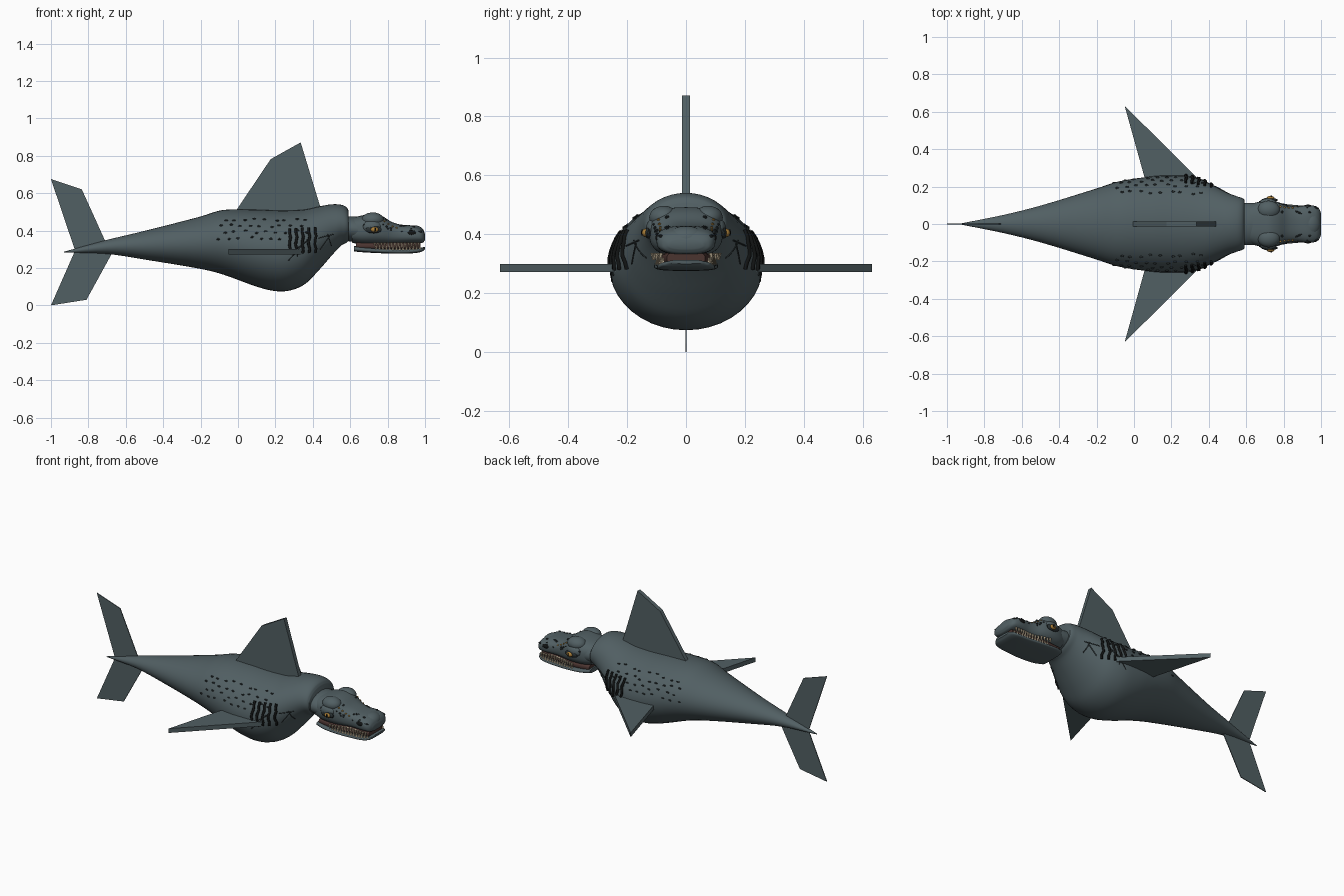
import bpy, bmesh, math, random
from mathutils import Matrix, Vector

random.seed(4)
if "Cube" in bpy.data.objects:
    bpy.data.objects.remove(bpy.data.objects["Cube"], do_unlink=True)


def material(name, *rgb):
    m = bpy.data.materials.new(name)
    m.use_nodes = True
    m.diffuse_color = (*rgb, 1)
    node = m.node_tree.nodes["Principled BSDF"]
    node.inputs["Base Color"].default_value = (*rgb, 1)
    node.inputs["Roughness"].default_value = 0.8
    return m


skin = material("slate skin", .083, .115, .125)
dark = material("dark scale", .022, .03, .032)
black = material("black slit", .006, .007, .007)
gold = material("amber", .4, .21, .04)
ivory = material("ivory tooth", .7, .58, .4)
gum = material("dark gum", .07, .035, .03)


def add_object(name, bm, mat, smooth=True):
    bmesh.ops.recalc_face_normals(bm, faces=bm.faces)
    mesh = bpy.data.meshes.new(name)
    bm.to_mesh(mesh)
    bm.free()
    mesh.materials.append(mat)
    ob = bpy.data.objects.new(name, mesh)
    bpy.context.collection.objects.link(ob)
    if smooth:
        bpy.ops.object.select_all(action='DESELECT')
        ob.select_set(True)
        bpy.context.view_layer.objects.active = ob
        bpy.ops.object.shade_smooth_by_angle(angle=math.radians(40))
    return ob


def section(rows, x):
    """Smoothly interpolate (top, bottom, half width) at x."""
    i = 0
    while i < len(rows) - 2 and x > rows[i + 1][0]:
        i += 1
    a, b = rows[i], rows[i + 1]
    before, after = rows[max(i - 1, 0)], rows[min(i + 2, len(rows) - 1)]
    span = b[0] - a[0]
    t = (x - a[0]) / span
    result = []
    for k in (1, 2, 3):
        s0 = (b[k] - before[k]) / (b[0] - before[0]) * span
        s1 = (after[k] - a[k]) / (after[0] - a[0]) * span
        d = b[k] - a[k]
        result.append(a[k] + t * s0 + t * t * (3 * d - 2 * s0 - s1) + t ** 3 * (s0 + s1 - 2 * d))
    return result


def surface(rows, x, angle, power=1.0, lift=0.0):
    top, bottom, width = section(rows, x)
    c, s = math.cos(angle), math.sin(angle)
    y = math.copysign(abs(c) ** power, c) * (width + lift)
    z = math.copysign(abs(s) ** power, s) * ((top - bottom) / 2 + lift)
    return Vector((x, y, (top + bottom) / 2 + z))


def loft(name, rows, mat, power=1.0, steps=4, sides=40):
    bm = bmesh.new()
    xs = [a[0] + (b[0] - a[0]) * k / steps for a, b in zip(rows, rows[1:]) for k in range(steps)]
    xs.append(rows[-1][0])
    rings = [[bm.verts.new(surface(rows, x, math.tau * k / sides, power)) for k in range(sides)] for x in xs]
    for r, q in zip(rings, rings[1:]):
        for k in range(sides):
            n = (k + 1) % sides
            bm.faces.new((r[k], r[n], q[n], q[k]))
    bm.faces.new(rings[0])
    bm.faces.new(rings[-1])
    return add_object(name, bm, mat)


def plate(name, outline, offset, mat=skin):
    """Extrude a flat outline of 3D points by an offset vector."""
    bm = bmesh.new()
    offset = Vector(offset)
    face = bm.faces.new([bm.verts.new(Vector(p) - offset / 2) for p in outline])
    new = bmesh.ops.extrude_face_region(bm, geom=[face])["geom"]
    bmesh.ops.translate(bm, vec=offset, verts=[v for v in new if isinstance(v, bmesh.types.BMVert)])
    return add_object(name, bm, mat, False)


def blobs(name, items, mat, detail=2):
    """Ellipsoids given as (centre, radii)."""
    bm = bmesh.new()
    for centre, radii in items:
        m = Matrix.Translation(centre) @ Matrix.Diagonal((*radii, 1))
        bmesh.ops.create_icosphere(bm, subdivisions=detail, radius=1, matrix=m)
    return add_object(name, bm, mat)


def tubes(name, paths, radius, mat):
    curve = bpy.data.curves.new(name, 'CURVE')
    curve.dimensions = '3D'
    curve.bevel_depth = radius
    curve.bevel_resolution = 1
    curve.use_fill_caps = True
    for path in paths:
        spline = curve.splines.new('POLY')
        spline.points.add(len(path) - 1)
        for point, p in zip(spline.points, path):
            point.co = (*p, 1)
    curve.materials.append(mat)
    bpy.context.collection.objects.link(bpy.data.objects.new(name, curve))


def both(points):
    return [(Vector((p[0], s * p[1], p[2])), r) for p, r in points for s in (1, -1)]


# Body: x, top, bottom, half width
body = [(-.93, .287, .283, .002), (-.7, .35, .275, .048), (-.5, .398, .245, .098),
        (-.2, .475, .195, .19), (-.08, .51, .165, .228), (.1, .512, .1, .255),
        (.2, .508, .076, .26), (.28, .508, .08, .257), (.36, .513, .115, .238),
        (.43, .528, .185, .203), (.5, .54, .265, .167), (.55, .538, .318, .148),
        (.58, .525, .335, .138), (.592, .505, .345, .128)]
loft("body", body, skin)
neck = [(.56, .475, .345, .113), (.62, .475, .34, .113), (.67, .47, .33, .11)]
loft("neck", neck, skin)

# Head: skull with snout, gum line and lower jaw
skull = [(.61, .468, .335, .1), (.66, .48, .325, .117), (.72, .492, .322, .125),
         (.77, .478, .322, .117), (.82, .447, .324, .1), (.87, .432, .328, .094),
         (.93, .427, .33, .1), (.97, .415, .332, .096), (.99, .4, .336, .082), (1, .38, .35, .058)]
jaw = [(.62, .318, .288, .09), (.68, .31, .283, .106), (.78, .304, .278, .108),
       (.88, .302, .276, .1), (.95, .304, .28, .094), (.985, .31, .288, .08), (1, .313, .3, .056)]
loft("skull", skull, skin, .75)
loft("lower_jaw", jaw, skin, .6)
inner_mouth = [(.63, .34, .295, .082), (.75, .34, .295, .092), (.9, .34, .295, .08), (.975, .34, .295, .065)]
loft("inner_mouth", inner_mouth, gum, .6)
blobs("brow_ridges", both([((.72, .075, .457), (.06, .05, .04)), ((.715, .108, .42), (.05, .028, .035))]), skin, 3)
blobs("nose_bulb", [((.945, 0, .382), (.053, .075, .046))], skin, 3)
blobs("nostrils", both([((.93, .094, .388), (.024, .01, .014))]), black)

# Teeth along both jaws
bm = bmesh.new()
for i in range(14):
    x = .735 + i * .018
    for side in (1, -1):
        for base, direction, rows in ((.334, -1, skull), (.3, 1, jaw)):
            y = side * (section(rows, x)[2] - .011)
            turn = Matrix.Rotation(math.pi if direction < 0 else 0, 4, 'X')
            place = Matrix.Translation((x + .004 * direction, y, base + direction * .009))
            bmesh.ops.create_cone(bm, cap_ends=True, segments=6, radius1=.0075, radius2=.002,
                                  depth=.024, matrix=place @ turn)
add_object("teeth", bm, ivory)

# Eyes with lids and pupils
blobs("eyelids", both([((.725, .128, .405), (.045, .012, .02))]), dark)
blobs("eyes", both([((.73, .135, .405), (.022, .016, .015))]), gold)
blobs("pupils", both([((.733, .148, .406), (.005, .005, .011))]), black)
blobs("amber_spots", both([(surface(skull, .76 + i * .022, .75 - i * .06, .75), (.007, .006, .005))
                           for i in range(5)]), gold, 1)

# Fins
plate("dorsal_fin", [(-.03, 0, .48), (-.005, 0, .515), (.175, 0, .782), (.335, 0, .871), (.445, 0, .51), (.43, 0, .48)],
      (0, .026, 0))
for side, label in ((1, "left"), (-1, "right")):
    plate(label + "_pectoral_fin", [(-.05, side * .632, .286), (.07, side * .2, .286), (.385, side * .2, .286)],
          (0, 0, .028))
plate("upper_tail_fin", [(-1, 0, .675), (-.835, 0, .62), (-.69, 0, .3), (-.87, 0, .29)], (0, .005, 0))
plate("lower_tail_fin", [(-1, 0, 0), (-.81, 0, .03), (-.67, 0, .285), (-.87, 0, .295)], (0, .005, 0))


# Gill slits: bars that follow the flank
def flank(x, z, side, lift=.003):
    top, bottom, _ = section(body, x)
    s = max(-1, min(1, (2 * z - top - bottom) / (top - bottom)))
    p = surface(body, x, math.asin(s), 1, lift)
    return Vector((p.x, side * p.y, p.z))


gills, scars = [], []
for side in (1, -1):
    for i in range(5):
        x = .278 + i * .034
        gills.append([flank(x + .004 * math.sin(k * 2), .275 + k * .022 + i * .002, side) for k in range(7)])
    # Thin scars in front of and below the slits
    for x, z, dx, dz in ((.27, .24, .1, .11), (.31, .3, .07, .05), (.43, .36, .08, .02),
                         (.44, .3, .05, .07), (.3, .34, .02, -.08), (.48, .38, .02, -.06)):
        scars.append([flank(x + dx * k / 5, z + dz * k / 5, side, .001) for k in range(6)])
tubes("gill_slits", gills, .0075, black)
tubes("scars", scars, .0025, dark)

# Scale bumps on the flanks and head
bumps = []
for row in range(4):
    for i in range(9):
        x = -.1 + i * .055 + row % 2 * .025 + random.uniform(-.012, .012)
        z = .36 + row * .033 + random.uniform(-.008, .008)
        bumps += [(flank(x, z, side, 0), (.011, .006, .006)) for side in (1, -1)]
blobs("body_scales", bumps, dark, 1)
bumps = []
for i in range(26):
    p = surface(skull, random.uniform(.66, .98), random.uniform(.05, 1.1), .75)
    r = random.uniform(.004, .007)
    bumps.append((p, (r * 1.3, r, r)))
blobs("head_scales", both(bumps), dark, 1)
